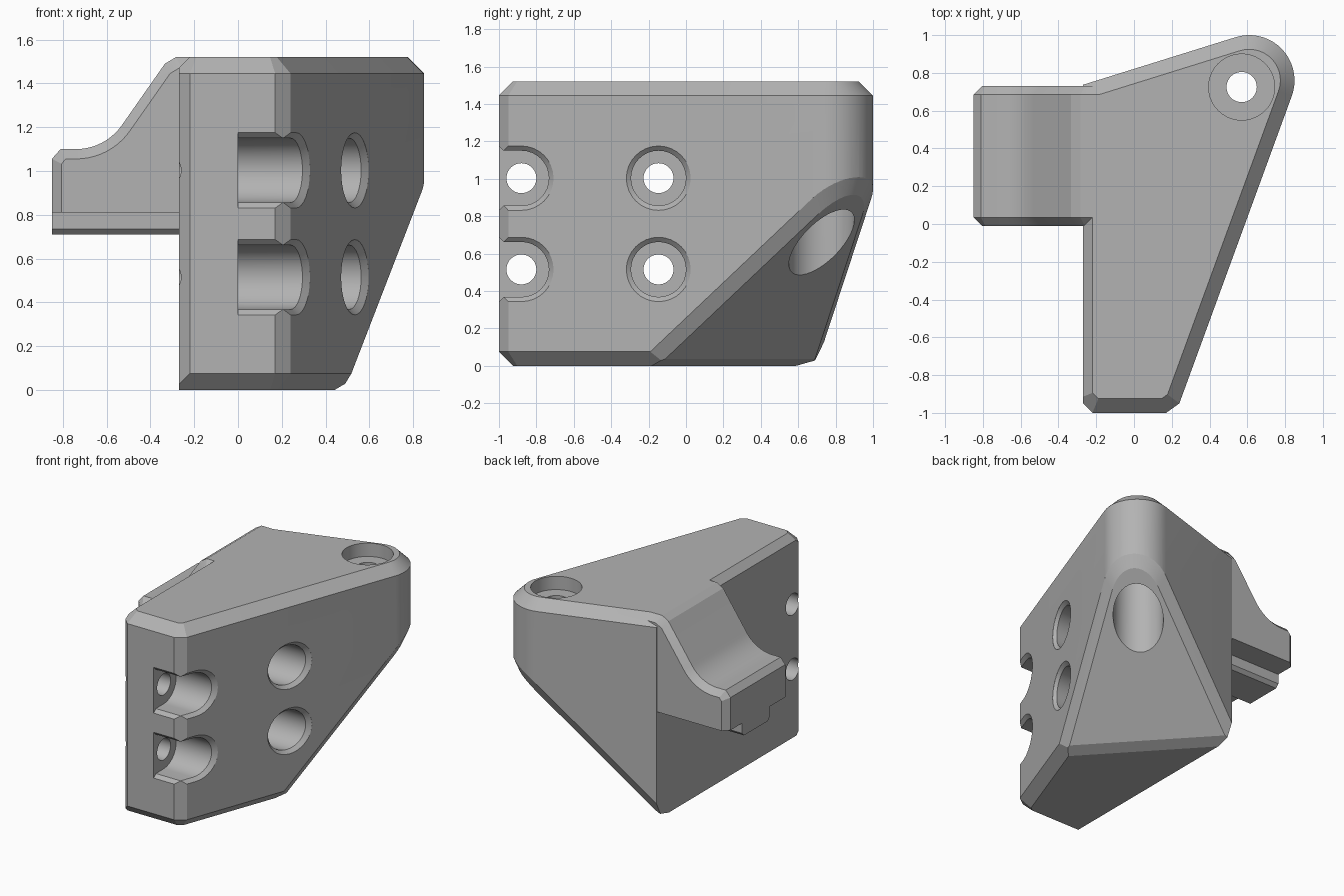
import bpy, bmesh
from math import sin, cos, tan, radians, pi
from mathutils import Vector as V

if "Cube" in bpy.data.objects:
    bpy.data.objects.remove(bpy.data.objects["Cube"])

TOP = 1.52
grey = bpy.data.materials.new("plain grey")
grey.use_nodes = True
grey.diffuse_color = (0.45, 0.45, 0.45, 1)
for node in grey.node_tree.nodes:
    if node.type == "BSDF_PRINCIPLED":
        node.inputs["Base Color"].default_value = grey.diffuse_color


def finish(name, bm):
    bmesh.ops.recalc_face_normals(bm, faces=bm.faces)
    mesh = bpy.data.meshes.new(name)
    bm.to_mesh(mesh)
    bm.free()
    mesh.materials.append(grey)
    ob = bpy.data.objects.new(name, mesh)
    bpy.context.collection.objects.link(ob)
    return ob


def loft_mesh(rings):
    """Closed solid through rings of equal point count."""
    bm = bmesh.new()
    loops = [[bm.verts.new(p) for p in ring] for ring in rings]
    for a, b in zip(loops, loops[1:]):
        for i in range(len(a)):
            j = (i + 1) % len(a)
            bm.faces.new((a[i], a[j], b[j], b[i]))
    bm.faces.new(loops[0])
    bm.faces.new(loops[-1])
    bmesh.ops.recalc_face_normals(bm, faces=bm.faces)
    return bm


def loft(name, rings):
    return finish(name, loft_mesh(rings))


def slice_off(bm, point, normal):
    """Cut a convex solid with a plane and cap it."""
    cut = bmesh.ops.bisect_plane(bm, geom=bm.verts[:] + bm.edges[:] + bm.faces[:], dist=1e-5,
                                 plane_co=point, plane_no=normal, clear_outer=True)
    bm.edges.ensure_lookup_table()
    rim = [e for e in bm.edges if e.is_boundary]
    if rim:
        bmesh.ops.holes_fill(bm, edges=rim, sides=0)


def chamfer(bm, point, n1, n2, leg):
    mid = (n1 + n2).normalized()
    slice_off(bm, point - mid * leg * sin(n1.angle(n2) / 2), mid)


def combine(target, other, operation):
    mod = target.modifiers.new("combine", "BOOLEAN")
    mod.operation, mod.object, mod.solver = operation, other, "EXACT"
    bpy.context.view_layer.objects.active = target
    bpy.ops.object.modifier_apply(modifier=mod.name)
    bpy.data.objects.remove(other)


# Body: plan outline with a rounded back corner
arc = [radians(-20 + 127 * i / 18) for i in range(19)]
plan = [(-.27, -.95), (-.22, -1), (.17, -1), (.24, -.95)]
plan += [(.61 + .24 * cos(a), .76 + .24 * sin(a)) for a in arc] + [(-.27, .737)]
bm = loft_mesh([[(x, y, z) for x, y in plan] for z in (0, TOP)])

# Sloped underside below the rounded corner
up, down = V((0, 0, 1)), V((0, 0, -1))
lean = V((.736, .677, 0))
slope = (lean + down).normalized()
slice_off(bm, lean * .25, slope)
chamfer(bm, lean * .25, slope, down, .05)

# Chamfers along every outline edge
for i, (x, y) in enumerate(plan):
    x2, y2 = plan[(i + 1) % len(plan)]
    side = V((y2 - y, x - x2, 0)).normalized()
    left = i == len(plan) - 1
    chamfer(bm, V((x, y, TOP)), side, up, .05 if left else .075)
    if 1 <= i <= 3:
        chamfer(bm, V((x, y, 0)), side, down, .075)
    if i >= 3 and not left:
        chamfer(bm, V((x, y, lean.dot(V((x, y, 0))) - .25)), side, slope, .055)
body = finish("bracket_body", bm)


# Side arm with a swept fillet up to the body top
def arm_profile(d):
    r, tilt = .256 + d, radians(55)
    pts = [(-.85 + d, .81), (-.85 + d, 1.055 - d / 2), (-.81 + d / 2, 1.1 - d)]
    pts += [(-.74 + r * sin(tilt * i / 10), 1.356 - r * cos(tilt * i / 10)) for i in range(11)]
    x, z = pts[-1]
    x += (1.49 - d - z) / tan(tilt)
    return pts + [(x, 1.49 - d), (x + .05, TOP - d), (-.15, TOP - d), (-.15, .81)]


arm = loft("side_arm", [[(x, y, z) for x, z in arm_profile(d)]
                        for y, d in ((-.01, .045), (.035, 0), (.685, 0), (.73, .045))])
combine(body, arm, "UNION")

# Rib under the arm
rib_section = [(.22, .9), (.22, .735), (.245, .71), (.525, .71), (.55, .735), (.55, .9)]
rib = loft("arm_rib", [[(x, y, z) for y, z in rib_section] for x in (-.85, -.2)])
combine(body, rib, "UNION")


# Cross holes: narrow bore, wide recess with a chamfered mouth
def side_x(y):
    return .24 + (y + .95) * .3655


def recess_ring(y, z, r, slot, place):
    pts = [(y + r * cos(a), z + r * sin(a)) for a in (pi * (i / 16 - .5) for i in range(17))]
    if slot:
        pts += [(-1.2, z + r), (-1.2, z - r)]
    else:
        pts += [(y - r * cos(a), z - r * sin(a)) for a in (pi * (i / 16 - .5) for i in range(1, 16))]
    return [(place(py), py, pz) for py, pz in pts]


def circle(r, n=40):
    return [(r * cos(2 * pi * i / n), r * sin(2 * pi * i / n)) for i in range(n)]


for z in (.515, 1.003):
    for y, slot in ((-.88, True), (-.147, False)):
        bore = loft("bore", [[(x, y + a, z + b) for a, b in circle(.08)] for x in (-.5, .1)])
        combine(body, bore, "DIFFERENCE")
        recess = loft("recess", [
            recess_ring(y, z, .147, slot, lambda v: 0),
            recess_ring(y, z, .147, slot, lambda v: side_x(v) - .025),
            recess_ring(y, z, .172, slot, side_x),
            recess_ring(y, z, .172, slot, lambda v: 1)])
        combine(body, recess, "DIFFERENCE")
    # Chamfer where the slot opens through the front
    mouth = loft("slot_mouth", [[(x, y, z + h) for x in (0, .6) for h in ((-r, r) if x == 0 else (r, -r))]
                                for y, r in ((-.974, .146), (-1, .172), (-1.1, .172))])
    combine(body, mouth, "DIFFERENCE")

# Upright screw hole with a recess above and a deep one below
for r, low, high in ((.08, .3, 1.6), (.175, 1.42, 1.6), (.175, .2, 1.2)):
    hole = loft("upright_hole", [[(.57 + a, .725 + b, z) for a, b in circle(r)] for z in (low, high)])
    combine(body, hole, "DIFFERENCE")

# Smooth curved faces, sharp edges elsewhere
bpy.ops.object.select_all(action="DESELECT")
body.select_set(True)
bpy.context.view_layer.objects.active = body
bpy.ops.object.shade_smooth_by_angle(angle=radians(20))
